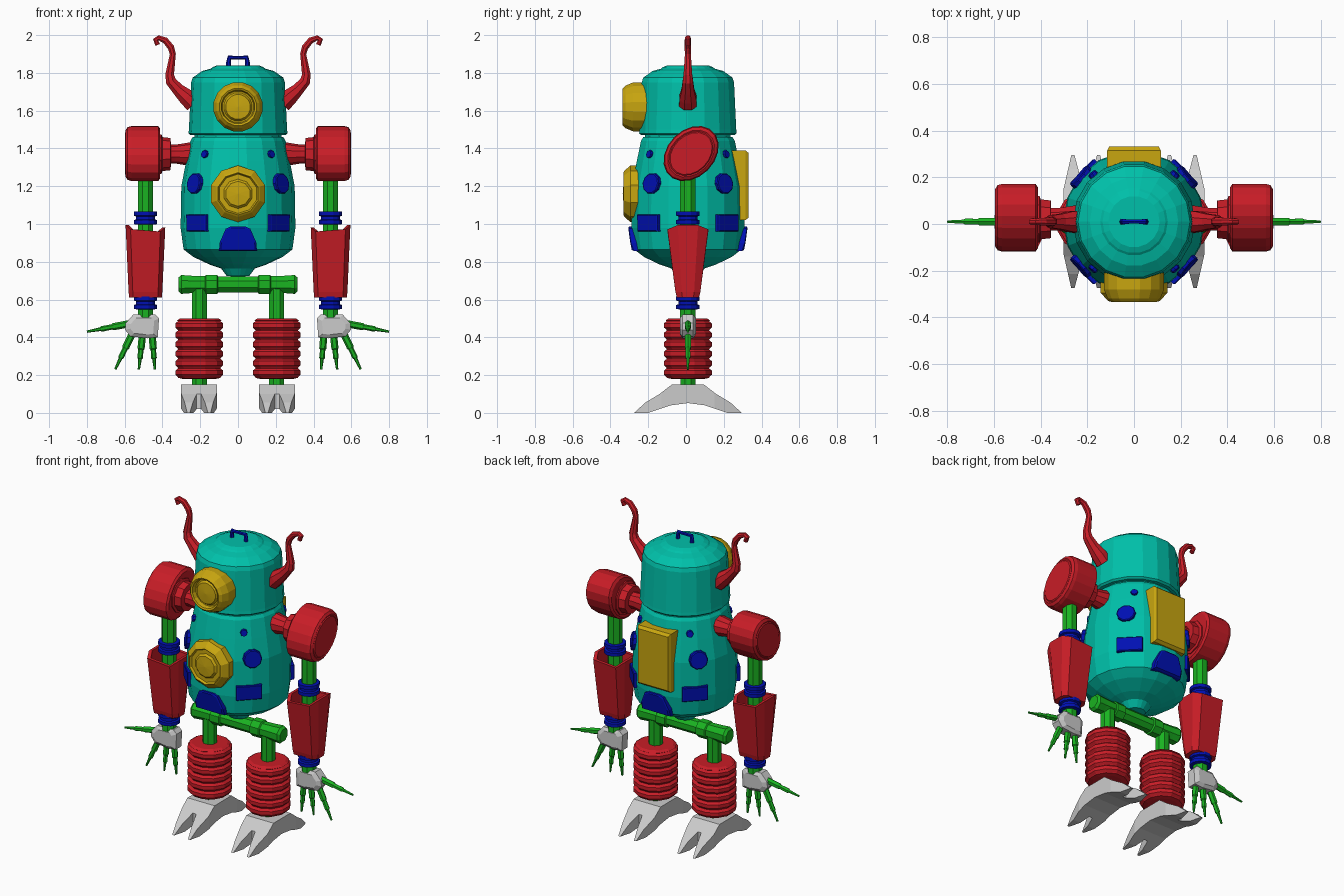
import bpy, bmesh, math
from mathutils import Vector, Matrix

if "Cube" in bpy.data.objects:
    bpy.data.objects.remove(bpy.data.objects["Cube"])

CY = 0.01  # shared depth centre of the robot
COL = {"teal": (0.0, 0.53, 0.40, 1), "red": (0.58, 0.012, 0.02, 1), "green": (0.01, 0.45, 0.015, 1),
       "blue": (0.0, 0.005, 0.45, 1), "yellow": (0.58, 0.38, 0.005, 1)}
MATS = {}
for k, c in COL.items():
    MATS[k] = bpy.data.materials.new(k)
    MATS[k].diffuse_color = c


def loft(name, rings, mat=None, xf=None):
    """Skin a stack of equal-length point rings and cap both ends."""
    bm = bmesh.new()
    vs = [[bm.verts.new(xf @ Vector(p) if xf else Vector(p)) for p in r] for r in rings]
    n = len(vs[0])
    for a, b in zip(vs, vs[1:]):
        for i in range(n):
            bm.faces.new((a[i], a[(i + 1) % n], b[(i + 1) % n], b[i]))
    bm.faces.new(vs[0])
    bm.faces.new(vs[-1])
    bmesh.ops.remove_doubles(bm, verts=bm.verts, dist=1e-5)
    bmesh.ops.recalc_face_normals(bm, faces=bm.faces)
    me = bpy.data.meshes.new(name)
    bm.to_mesh(me)
    bm.free()
    ob = bpy.data.objects.new(name, me)
    bpy.context.collection.objects.link(ob)
    if mat:
        me.materials.append(MATS[mat])
    return ob


def ring(p, t, r, n):
    """Polygon of radius r around point p, facing along t."""
    t = Vector(t).normalized()
    u = Vector((1, 0, 0)) if abs(t.y) > 0.9 else Vector((0, 1, 0))
    w = t.cross(u)
    return [Vector(p) + r * (u * math.cos(a) + w * math.sin(a))
            for a in ((i + 0.5) * 2 * math.pi / n for i in range(n))]


def lathe(name, prof, n, mat, origin=(0, CY, 0), axis=(0, 0, 1), xf=None):
    """prof: (distance along axis, radius)."""
    o, ax = Vector(origin), Vector(axis)
    return loft(name, [ring(o + ax * h, ax, r, n) for h, r in prof], mat, xf)


def tube(name, pts, n, mat, s=1):
    """Tapered tube through (x, z, radius), mirrored in x by s."""
    P = [Vector((s * x, CY, z)) for x, z, _ in pts]
    rings = []
    for i, p in enumerate(P):
        d0 = (p - P[max(i - 1, 0)]).normalized()
        d1 = (P[min(i + 1, len(P) - 1)] - p).normalized()
        rings.append(ring(p, d0 + d1, pts[i][2], n))
    return loft(name, rings, mat)


# Torso and head shells
torso = [(0.72, 0.0), (0.725, 0.06), (0.765, 0.09), (0.785, 0.15), (0.825, 0.235), (0.84, 0.255),
         (0.865, 0.288), (0.98, 0.304), (1.20, 0.30), (1.33, 0.275), (1.44, 0.252), (1.46, 0.24)]
lathe("torso", torso, 18, "teal")
lathe("neck", [(1.44, 0.23), (1.49, 0.23)], 18, "teal")
lathe("head", [(1.47, 0.25), (1.48, 0.262), (1.50, 0.26), (1.75, 0.248), (1.775, 0.24), (1.81, 0.19),
               (1.822, 0.145), (1.83, 0.135), (1.84, 0.11), (1.84, 0.0)], 18, "teal")
tube("head_handle", [(-0.05, 1.83, .014), (-0.05, 1.86, .012), (-0.045, 1.882, .013), (-0.02, 1.88, .01),
                     (0.02, 1.88, .01), (0.045, 1.882, .013), (0.05, 1.86, .012), (0.05, 1.83, .014)], 6, "blue")

# Yellow eye, chest dial and back pack
lathe("eye", [(.18, .12), (.21, .132), (.28, .132), (.32, .115), (.335, .10), (.33, .09), (.305, .084),
              (.305, .076), (.32, .066), (.325, 0)], 16, "yellow", (0, 0, 1.62), (0, -1, 0))
lathe("chest_dial", [(.22, .15), (.295, .15), (.325, .122), (.332, .112), (.318, .104), (.318, .078),
                     (.33, .066), (.335, 0)], 10, "yellow", (0, 0, 1.16), (0, -1, 0))
loft("back_pack", [[(x * k, y, 1.205 + z * k) for x, z in ((-.115, -.185), (.115, -.185), (.115, .185), (-.115, .185))]
                   for y, k in ((0.2, 1), (0.315, 1), (0.332, 0.92))], "yellow")


def radius_at(z):
    for (z0, r0), (z1, r1) in zip(torso, torso[1:]):
        if z0 <= z <= z1:
            return r0 + (r1 - r0) * (z - z0) / (z1 - z0)


def plate(name, outline, angle, zc, proud=0.01):
    """Flat badge following the torso slope; angle measured from the front."""
    a = math.radians(angle)
    out, side = Vector((math.sin(a), -math.cos(a), 0)), Vector((math.cos(a), math.sin(a), 0))
    rings = []
    for d, k in ((-0.05, 1), (proud - 0.004, 1), (proud, 0.9)):
        rings.append([Vector((0, CY, zc + v * k)) + side * u * k + out * (radius_at(zc + v * k) + d)
                      for u, v in outline])
    loft(name, rings, "blue")


def circle(r, n):
    return [(r * math.cos(i * 2 * math.pi / n), r * math.sin(i * 2 * math.pi / n)) for i in range(n)]


# Blue badges around the torso
for sx in (-1, 1):
    for back in (0, 1):
        def turn(a):
            return sx * (180 - a if back else a)
        plate("small_stud", circle(0.021, 8), turn(41), 1.37)
        plate("round_badge", circle(0.056, 10), turn(50), 1.215, 0.014)
        plate("square_badge", [(-.075, -.045), (.075, -.045), (.075, .045), (-.075, .045)], turn(46), 1.005)
for a in (0, 180):
    plate("lower_hatch", [(-.1, -.063), (.1, -.063), (.098, -.02), (.065, .055), (.04, .066),
                          (-.04, .066), (-.065, .055), (-.098, -.02)], a, 0.92, 0.012)

# Hip bar
lathe("hip_bar", [(-.315, .04), (-.30, .054), (-.25, .05), (-.175, .047), (-.17, .055), (-.11, .055), (-.105, .045),
                  (.105, .045), (.11, .055), (.17, .055), (.175, .047), (.25, .05), (.30, .054), (.315, .04)],
      8, "green", (0, CY, 0.68), (1, 0, 0))

bellows = [(0.18, 0.09), (0.185, 0.115)]
for i in range(6):
    z = 0.19 + i * 0.05
    bellows += [(z, 0.118), (z + 0.012, 0.131), (z + 0.034, 0.131), (z + 0.046, 0.116)]
bellows += [(0.49, 0.122), (0.50, 0.105), (0.50, 0.04)]
rings_prof = [(-.035, .045), (-.033, .064), (-.012, .064), (-.008, .052), (.008, .052), (.012, .064),
              (.033, .064), (.035, .045)]
foot_side = [(-.285, 0), (-.225, .055), (-.15, .10), (-.085, .15), (.085, .15), (.15, .10), (.225, .055),
             (.285, 0), (.21, 0), (.09, .04), (0, .052), (-.09, .04), (-.21, 0)]
half_plan = [(-.095, .14), (-.062, .285), (-.048, .285), (-.012, .15), (.012, .15), (.048, .285), (.062, .285), (.095, .14)]
foot_plan = half_plan + [(-x, -y) for x, y in half_plan]

for s, side in ((-1, "left"), (1, "right")):
    # Horn
    tube(side + "_horn", [(.235, 1.635, .05), (.27, 1.67, .048), (.315, 1.71, .036), (.355, 1.755, .03), (.362, 1.79, .025),
                          (.345, 1.90, .017), (.355, 1.935, .019), (.385, 1.972, .018), (.42, 1.985, .015),
                          (.436, 1.975, .016), (.425, 1.948, .014)], 8, "red", s)
    # Shoulder: stub, collar and tilted oval drum
    lathe(side + "_shoulder_joint", [(.22, .068), (.33, .05), (.355, .05), (.357, .085), (.40, .09), (.405, .105), (.43, .105)],
          10, "red", (0, 0.02, 1.37), (s, 0, 0))
    tilt = (Matrix.Translation((0, 0.027, 1.373)) @ Matrix.Rotation(math.radians(45), 4, 'X')
            @ Matrix.Diagonal((1, .165, .125, 1)))
    lathe(side + "_shoulder_drum", [(.412, .9), (.422, 1), (.565, 1), (.585, .96), (.595, .85), (.592, .8), (.597, .76), (.597, 0)],
          18, "red", (0, 0, 0), (s, 0, 0), tilt)
    # Arm rod with ribbed elbow and wrist
    arm = (s * 0.49, CY, 0)
    lathe(side + "_arm_rod", [(0.49, .044), (1.28, .044)], 8, "green", arm)
    for z, nm in ((1.032, "elbow"), (0.583, "wrist")):
        lathe(f"{side}_{nm}_rings", rings_prof, 12, "blue", (s * 0.49, CY, z))
    # Forearm sleeve: tapered, open at the top, taller outer wall
    fr = []
    for z, k, m in ((.61, .82, .058), (.64, .85, .066), (.96, 1, .108), (.96, .84, .088), (.84, .8, .075)):
        lip = 0.022 if k in (1, .84) else 0
        hx, hy, c = .105 * k, m, .5
        fr.append([(s * (.49 + x), CY + y, z + (lip if abs(y) < hy * .9 else 0) + (.012 if lip and x > .05 else 0))
                   for x, y in ((hx, -hy * c), (hx, hy * c), (hx * .75, hy), (-hx * .75, hy),
                                (-hx, hy * c), (-hx, -hy * c), (-hx * .75, -hy), (hx * .75, -hy))])
    loft(side + "_forearm", fr, "red")
    # Palm and fingers
    palm = [(.555, .52), (.44, .522), (.418, .50), (.425, .40), (.48, .395), (.57, .405), (.598, .44), (.595, .475)]
    loft(side + "_palm", [[(s * (.505 + (x - .505) * k), CY + y, .46 + (z - .46) * k) for x, z in palm]
                          for y, k in ((-.042, .7), (-.028, 1), (.028, 1), (.042, .7))])
    for i, (x0, z0, x1, z1) in enumerate(((.56, .475, .80, .43), (.555, .43, .65, .23),
                                          (.505, .42, .525, .23), (.455, .42, .44, .23))):
        tube(f"{side}_finger_{i}", [(x0 + (x1 - x0) * t, z0 + (z1 - z0) * t, r) for t, r in
                                    ((0, .019), (.42, .019), (.45, .014), (.68, .015), (.71, .01), (1, .006))], 6, "green", s)
    # Leg rod, bellows
    leg = (s * 0.205, CY, 0)
    lathe(side + "_leg_rod", [(0.12, .043), (0.68, .043)], 8, "green", leg)
    lathe(side + "_leg_bellows", bellows, 12, "red", leg)
    # Foot: side silhouette cut by a forked plan outline
    fx = s * 0.207
    foot = loft(side + "_foot", [[(fx + x, CY + y, z) for y, z in foot_side] for x in (-.12, .12)])
    cutter = loft("plan_cutter", [[(fx + x, CY + y, z) for x, y in foot_plan] for z in (-.1, .3)])
    cutter.hide_render = True
    mod = foot.modifiers.new("fork", 'BOOLEAN')
    mod.operation, mod.object, mod.solver = 'INTERSECT', cutter, 'EXACT'
    bpy.context.view_layer.objects.active = foot
    bpy.ops.object.modifier_apply(modifier=mod.name)
    bpy.data.objects.remove(cutter)

for m in bpy.data.materials:
    if m.users and not m.is_grease_pencil:
        m.use_nodes = True
        m.node_tree.nodes["Principled BSDF"].inputs["Base Color"].default_value = m.diffuse_color
